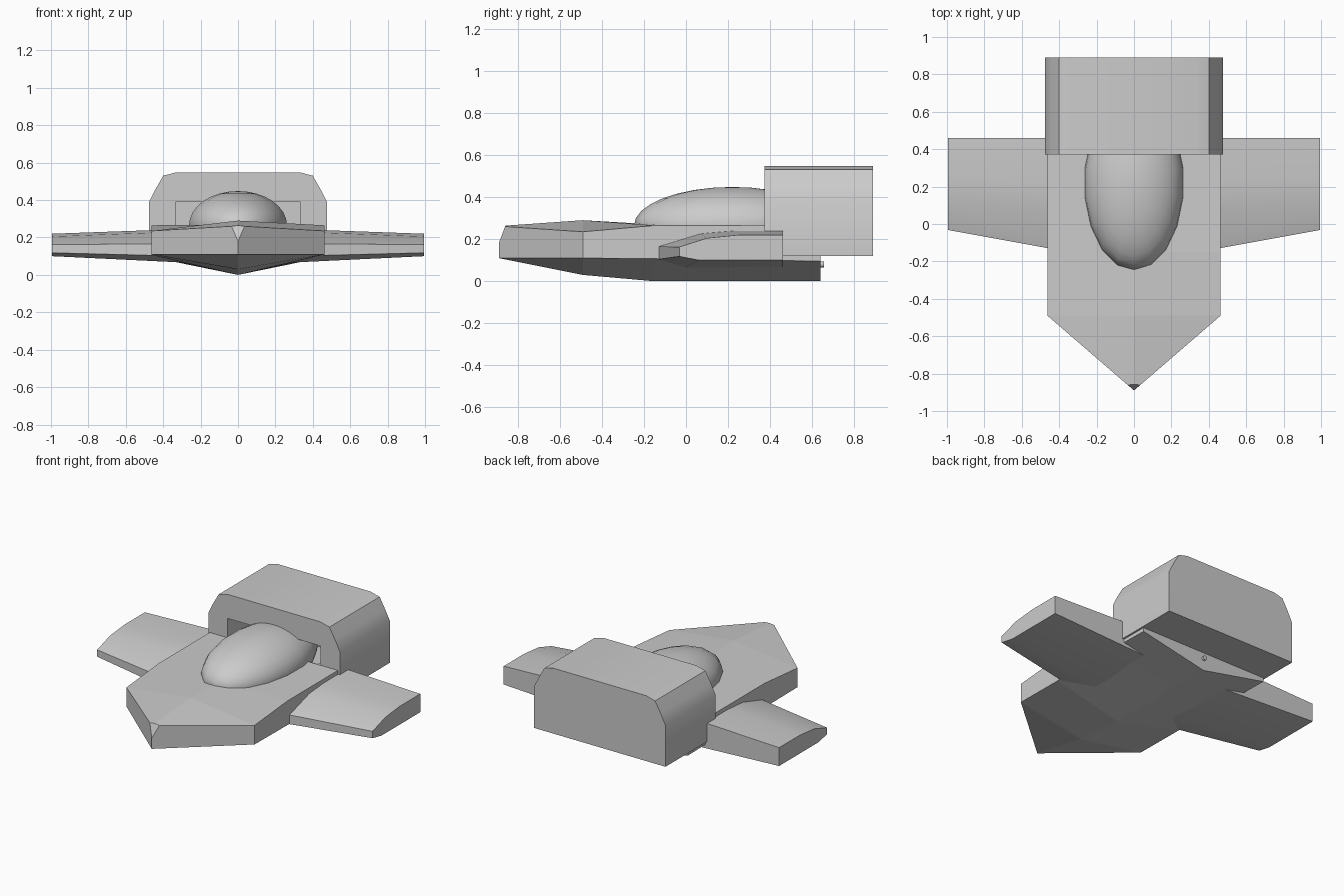
import bpy, bmesh, math
from mathutils import Matrix

if "Cube" in bpy.data.objects:
    bpy.data.objects.remove(bpy.data.objects["Cube"])


def finish(name, bm, smooth=None):
    bmesh.ops.remove_doubles(bm, verts=bm.verts, dist=1e-5)
    bmesh.ops.recalc_face_normals(bm, faces=bm.faces)
    me = bpy.data.meshes.new(name)
    bm.to_mesh(me)
    bm.free()
    ob = bpy.data.objects.new(name, me)
    bpy.context.collection.objects.link(ob)
    bpy.ops.object.select_all(action='DESELECT')
    ob.select_set(True)
    bpy.context.view_layer.objects.active = ob
    if smooth:
        bpy.ops.object.shade_smooth_by_angle(angle=math.radians(smooth))
    return ob


def loft(rings):
    bm = bmesh.new()
    rows = [[bm.verts.new(p) for p in r] for r in rings]
    n = len(rows[0])
    for a, b in zip(rows, rows[1:]):
        for i in range(n):
            j = (i + 1) % n
            bm.faces.new((a[i], a[j], b[j], b[i]))
    bm.faces.new(rows[0])
    bm.faces.new(rows[-1])
    return bm


# Hull: stations of (y, half width, low edge z, top edge z, ridge z, keel z)
stations = [(-0.49, 0.463, 0.11, 0.235, 0.29, 0.03),
            (-0.15, 0.463, 0.107, 0.265, 0.27, 0.0),
            (0.37, 0.463, 0.10, 0.265, 0.265, 0.0),
            (0.64, 0.463, 0.095, 0.12, 0.12, 0.0)]
bm = loft([[(-w, y, lo), (-w, y, e), (0, y, r), (w, y, e), (w, y, lo), (0, y, k)]
           for y, w, lo, e, r, k in stations])
# Pointed nose closes the front of the first station
bm.verts.ensure_lookup_table()
front = [f for f in bm.faces if all(abs(v.co.y + 0.49) < 1e-4 for v in f.verts)]
bmesh.ops.delete(bm, geom=front, context='FACES_ONLY')
bm.verts.ensure_lookup_table()
ll, lt, rt, rr, rl, kl = bm.verts[:6]
tip_hi = bm.verts.new((0, -0.89, 0.262))
tip_lo = bm.verts.new((0, -0.89, 0.11))
for f in ((tip_hi, lt, rt), (tip_hi, rt, rr), (tip_lo, kl, ll), (tip_lo, rl, kl),
          (tip_hi, tip_lo, ll, lt), (tip_hi, rr, rl, tip_lo)):
    bm.faces.new(f)
# Small slanted facet on the nose tip
cut = bmesh.ops.bisect_plane(bm, geom=bm.verts[:] + bm.edges[:] + bm.faces[:],
                             plane_co=(0, -0.89, 0.18), plane_no=(0, -0.08, 0.03),
                             clear_outer=True)
bmesh.ops.holes_fill(bm, edges=[e for e in cut['geom_cut']
                                if isinstance(e, bmesh.types.BMEdge)])
finish("hull", bm)

# Wings: root and tip sections in (y, z), mirrored
root = [(0.46, 0.066), (0.0, 0.066), (-0.16, 0.10), (-0.16, 0.165),
        (0.06, 0.232), (0.22, 0.245), (0.46, 0.245)]
tip = [(0.46, 0.10), (0.06, 0.10), (-0.032, 0.118), (-0.032, 0.163),
       (0.10, 0.205), (0.25, 0.22), (0.46, 0.22)]
for name, s in (("wing_left", -1), ("wing_right", 1)):
    finish(name, loft([[(s * 0.29, y, z) for y, z in root],
                       [(s * 0.995, y, z) for y, z in tip]]), 30)

# Canopy: low-poly smooth dome
bm = bmesh.new()
bmesh.ops.create_uvsphere(bm, u_segments=18, v_segments=16, radius=1)
bmesh.ops.transform(bm, verts=bm.verts, matrix=Matrix.Translation((0, 0.22, 0.265))
                    @ Matrix.Diagonal((0.266, 0.467, 0.183, 1)))
finish("canopy", bm, 40)

# Engine housing: rounded-top profile extruded along y
half = [(0.475, 0.12), (0.475, 0.39), (0.44, 0.46), (0.40, 0.53), (0.335, 0.547)]
prof = half + [(-x, z) for x, z in reversed(half)]
housing = finish("engine_housing",
                 loft([[(x, y, z) for x, z in prof] for y in (0.372, 0.89)]), 35)

# Recess behind the canopy
bm = bmesh.new()
bmesh.ops.create_cube(bm, size=1, matrix=Matrix.Translation((0, 0.5, 0.29))
                      @ Matrix.Diagonal((0.67, 0.42, 0.20, 1)))
cutter = finish("recess_cutter", bm)
cutter.hide_render = True
mod = housing.modifiers.new("recess", 'BOOLEAN')
mod.operation = 'DIFFERENCE'
mod.solver = 'EXACT'
mod.object = cutter
bpy.context.view_layer.objects.active = housing
bpy.ops.object.modifier_apply(modifier=mod.name)
bpy.data.objects.remove(cutter)

# Small tail knob
bm = bmesh.new()
bmesh.ops.create_cone(bm, cap_ends=True, segments=10, radius1=0.014, radius2=0.014,
                      depth=0.03, matrix=Matrix.Translation((0, 0.64, 0.08))
                      @ Matrix.Rotation(math.pi / 2, 4, 'X'))
finish("tail_knob", bm, 40)
